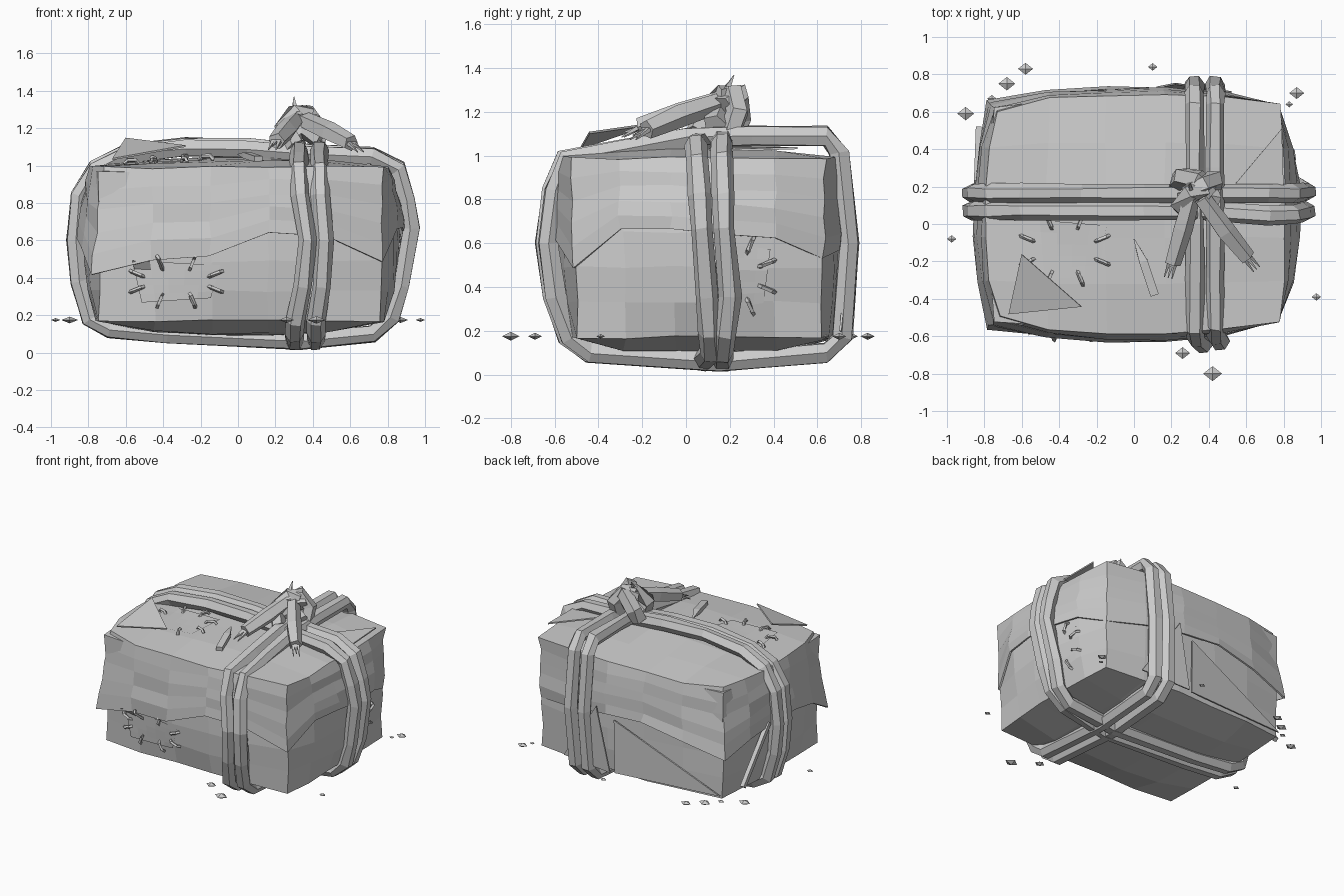
import bpy, bmesh, math, random
from mathutils import Vector
from mathutils.bvhtree import BVHTree

random.seed(4)
cube = bpy.data.objects.get("Cube")
if cube:
    bpy.data.objects.remove(cube, do_unlink=True)

mat = bpy.data.materials.new("plain grey")
mat.use_nodes = True
grey = (0.6, 0.6, 0.6, 1)
mat.diffuse_color = grey
mat.node_tree.nodes["Principled BSDF"].inputs["Base Color"].default_value = grey


def finish(bm, name, thick=0):
    bmesh.ops.recalc_face_normals(bm, faces=bm.faces)
    me = bpy.data.meshes.new(name)
    bm.to_mesh(me)
    bm.free()
    me.materials.append(mat)
    ob = bpy.data.objects.new(name, me)
    bpy.context.collection.objects.link(ob)
    if thick:
        mod = ob.modifiers.new("thickness", 'SOLIDIFY')
        mod.thickness = thick
    return ob


def jitter(a):
    return Vector([random.uniform(-a, a) for _ in range(3)])


def bump(z, centre):
    return math.exp(-((z - centre) / 0.2) ** 2)


# Faceted tube along a path, optionally closed; ends may taper
def tube(name, pts, radii, sides=6, closed=False, flat=1.0, ref=(0, 0, 1), rough=0.0):
    bm = bmesh.new()
    pts = [Vector(p) for p in pts]
    n = len(pts)
    if not isinstance(radii, (list, tuple)):
        radii = [radii] * n
    rings = []
    for i, p in enumerate(pts):
        a = pts[i - 1] if closed or i else p
        b = pts[(i + 1) % n] if closed or i < n - 1 else p
        t = (b - a).normalized()
        s = t.cross(Vector(ref)).normalized()
        u = s.cross(t)
        ring = []
        for k in range(sides):
            an = math.tau * (k + 0.5) / sides
            off = (s * math.cos(an) + u * math.sin(an) * flat) * radii[i]
            ring.append(bm.verts.new(p + off + jitter(rough)))
        rings.append(ring)
    for i in range(n if closed else n - 1):
        r, q = rings[i], rings[(i + 1) % n]
        for k in range(sides):
            j = (k + 1) % sides
            bm.faces.new((r[k], r[j], q[j], q[k]))
    if not closed:
        bm.faces.new(rings[0])
        bm.faces.new(rings[-1])
    return finish(bm, name)


# Bulging bundle shape shared by the inner pack and the outer cloth
def bulge(u, v, z, grow):
    w = max(-1, min(1, (z - 0.58) / 0.42))
    swell = 0.1 if u > 0 else 0.085
    x = u * (0.765 + grow + swell * (1 - v * v) * (1 - 0.8 * w * w)) + 0.01
    y = v * (0.582 + grow + 0.08 * (1 - u * u) * (1 - 0.45 * w * w)) + 0.053
    return x, y


def box_grid():
    bm = bmesh.new()
    bmesh.ops.create_cube(bm, size=2)
    bmesh.ops.subdivide_edges(bm, edges=bm.edges[:], cuts=4, use_grid_fill=True)
    return bm


bm = box_grid()
for vert in bm.verts:
    u, v, w = vert.co
    belly = 0.075 if w < 0 else 0.03
    z = 0.57 + w * (0.4 + belly * (1 - u ** 4) * (1 - v ** 4))
    x, y = bulge(u, v, z, -0.012)
    y += 0.012 * (1 - w) * (1 - v) / 2
    vert.co = Vector((x, y, z)) + jitter(0.007)
pack = finish(bm, "inner_pack")

# Ragged lower edge of the outer cloth, per side
RIM = {
    "front": [0.42, 0.50, 0.52, 0.64, 0.62, 0.49],
    "right": [0.49, 0.67, 0.66, 0.64, 0.62, 0.54],
    "back": [0.48, 0.56, 0.62, 0.6, 0.56, 0.54],
    "left": [0.42, 0.55, 0.62, 0.6, 0.56, 0.48],
}
bm = box_grid()
under = [f for f in bm.faces if f.calc_center_median().z < -0.99]
bmesh.ops.delete(bm, geom=under, context='FACES')
for vert in bm.verts:
    u, v, w = vert.co
    side = "front" if v < -0.99 else "back" if v > 0.99 else "right" if u > 0 else "left"
    along = u if side in ("front", "back") else v
    rim = RIM[side][round((along + 1) * 2.5)]
    top = 0.99 + 0.055 * (1 - u * u) * (1 - v * v)
    t = (w + 1) / 2
    z = rim + t * (top - rim)
    # left corners tuck in at the top, right corners tuck in at the rim
    corner = (u * v) ** 4
    flare, tuck = (0.008, 0.045) if u < 0 else (-0.028, 0.012)
    grow = 0.012 + (1 - t) * (0.01 + flare * corner) - tuck * t * corner
    vert.co = Vector((*bulge(u, v, z, grow), z)) + jitter(0.009)
cloth = finish(bm, "outer_cloth", 0.012)

# Paired straps around the bundle
LONG = [(-0.87, 0.6), (-0.85, 0.84), (-0.76, 0.99), (-0.6, 1.07), (-0.28, 1.105), (0.05, 1.1),
        (0.35, 1.07), (0.72, 1.06), (0.85, 0.99), (0.9, 0.82), (0.925, 0.67), (0.87, 0.36),
        (0.82, 0.19), (0.72, 0.1), (0.33, 0.06), (-0.38, 0.095), (-0.69, 0.125), (-0.79, 0.18),
        (-0.85, 0.38)]
SHORT = [(-0.645, 0.6), (-0.615, 0.84), (-0.56, 0.98), (-0.3, 1.03), (0, 1.08), (0.3, 1.09),
         (0.64, 1.09), (0.7, 1.01), (0.745, 0.6), (0.715, 0.17), (0.64, 0.1), (0.15, 0.06),
         (-0.45, 0.1), (-0.54, 0.17), (-0.61, 0.36)]
tube("long_strap_1", [(x, 0.165 + (x > 0.8) * 0.04 * bump(z, 0.42), z) for x, z in LONG],
     0.051, 6, True, ref=(0, 1, 0), rough=0.005)
tube("long_strap_2", [(x, 0.07 + (x > 0.6) * 0.07 * (0.7 - z), z - 0.012 * (z > 0.9))
                      for x, z in LONG], 0.051, 6, True, ref=(0, 1, 0), rough=0.005)
for n, (at, sway) in enumerate(((0.325, 0.05), (0.435, 0.03))):
    path = [(at + sway * bump(z, 0.55) * (y < 0) - 0.02 * (z < 0.2), y + 0.015 * n * (y < 0), z)
            for y, z in SHORT]
    tube(f"short_strap_{n + 1}", path, 0.051, 6, True, ref=(1, 0, 0), rough=0.005)

# Knot lumps, then two tails with frayed ends
LUMPS = [
    [(0.3, 0.05, 1.1), (0.25, 0.1, 1.2), (0.31, 0.17, 1.28), (0.38, 0.2, 1.27)],
    [(0.42, 0.2, 1.1), (0.43, 0.24, 1.2), (0.37, 0.22, 1.28), (0.29, 0.16, 1.26)],
    [(0.24, 0.22, 1.1), (0.26, 0.25, 1.18), (0.34, 0.24, 1.27), (0.4, 0.17, 1.22)],
    [(0.26, 0.13, 1.13), (0.34, 0.15, 1.2), (0.44, 0.13, 1.14)],
]
for n, path in enumerate(LUMPS):
    tube(f"knot_lump_{n + 1}", path, 0.055, 5, rough=0.006, ref=(0.3, 0.8, 0.2))
tube("knot_tip", [(0.31, 0.17, 1.29), (0.3, 0.2, 1.33), (0.3, 0.22, 1.37)], [0.02, 0.012, 0.002], 4)
TAILS = [
    [(0.31, 0.16, 1.25), (0.26, -0.02, 1.19), (0.205, -0.21, 1.13)],
    [(0.36, 0.14, 1.24), (0.49, -0.04, 1.18), (0.605, -0.18, 1.12)],
]
for n, path in enumerate(TAILS):
    tube(f"knot_tail_{n + 1}", path, [0.048, 0.056, 0.046], 5)
    end = Vector(path[-1])
    d = (end - Vector(path[-2])).normalized()
    cross = d.cross(Vector((0, 0, 1)))
    for k in (-1, 0, 1):
        tip = end + d * 0.085 + cross * k * 0.022 - Vector((0, 0, 0.02 * abs(k)))
        tube(f"frayed_end_{n + 1}_{k + 2}", [end + cross * k * 0.018, tip], [0.014, 0.003], 4)

# Stitched patches laid onto the surface
trees = []
for ob in (pack, cloth):
    verts = [v.co.copy() for v in ob.data.vertices]
    trees.append(BVHTree.FromPolygons(verts, [p.vertices[:] for p in ob.data.polygons]))


def on_surface(axis, a, b, lift):
    start = {"front": (a, -3, b), "right": (3, a, b), "top": (a, b, 3)}[axis]
    out = Vector({"front": (0, -1, 0), "right": (1, 0, 0), "top": (0, 0, 1)}[axis])
    hits = [t.ray_cast(Vector(start), -out) for t in trees]
    best = min((h for h in hits if h[0]), key=lambda h: h[3])
    return best[0] + out * lift


def patch(name, axis, ca, cb, ha, hb):
    bm = bmesh.new()
    bmesh.ops.create_grid(bm, x_segments=5, y_segments=5, size=1)
    for v in bm.verts:
        skew = 0.12 * v.co.x * v.co.y
        v.co = on_surface(axis, ca + ha * (v.co.x + skew), cb + hb * (v.co.y - skew), 0.008)
    finish(bm, name)
    for k in range(8):
        an = math.tau * (k + 0.5) / 8
        c, s = math.cos(an), math.sin(an)
        m = max(abs(c), abs(s))
        ea, eb = ca + ha * c / m, cb + hb * s / m
        da, db = 0.04 * c, 0.04 * s
        p = [on_surface(axis, ea + da * q, eb + db * q, l)
             for q, l in ((-1, 0.002), (-0.6, 0.022), (0.6, 0.022), (1, 0.002))]
        tube(f"{name}_stitch_{k + 1}", p, 0.011, 4, ref=(0.31, 0.52, 0.79))


patch("front_patch", "front", -0.33, 0.38, 0.21, 0.1)
patch("right_patch", "right", 0.24, 0.45, 0.13, 0.14)
patch("top_patch", "top", -0.37, -0.14, 0.2, 0.15)

# Loose torn flaps of cloth
FLAPS = {
    "top_flap": [(-0.6, -0.16, 1.14), (-0.67, -0.48, 1.03), (-0.28, -0.44, 1.1)],
    "corner_flap": [(0.53, 0.2, 1.04), (0.79, 0.51, 1.04), (0.8, 0.2, 1.03)],
    "back_flap": [(0.09, 0.73, 0.58), (-0.74, 0.655, 0.2), (0.09, 0.72, 0.18)],
    "back_tear": [(0.22, 0.745, 0.66), (0.52, 0.7, 0.2), (0.12, 0.725, 0.18)],
}
for name, corners in FLAPS.items():
    bm = bmesh.new()
    bm.faces.new([bm.verts.new(c) for c in corners])
    finish(bm, name, 0.01)

# Loose sticks
tube("top_splinter", [(0.0, -0.08, 1.06), (0.05, -0.2, 1.055), (0.11, -0.38, 1.035)],
     [0.004, 0.032, 0.032], 4, flat=0.7)
tube("side_stick", [(-0.83, 0.51, 0.24), (-0.84, 0.22, 0.62)], 0.022, 4, ref=(1, 0, 0))

# Scattered pebbles
SPOTS = [(-0.9, 0.59), (-0.68, 0.75), (-0.58, 0.83), (-0.76, 0.67), (0.1, 0.84), (0.87, 0.7),
         (0.83, 0.64), (-0.975, -0.08), (0.975, -0.39), (0.26, -0.69), (0.42, -0.8)]
SIZES = [4.5, 4.5, 4, 2.5, 2.5, 4, 2, 2.5, 2.5, 4, 5]
for n, ((x, y), s) in enumerate(zip(SPOTS, SIZES)):
    bm = bmesh.new()
    bmesh.ops.create_uvsphere(bm, u_segments=4, v_segments=2, radius=s / 100)
    for v in bm.verts:
        v.co = Vector((v.co.x + x, v.co.y * 0.8 + y, v.co.z * 0.4 + 0.175))
    finish(bm, f"pebble_{n + 1}")
